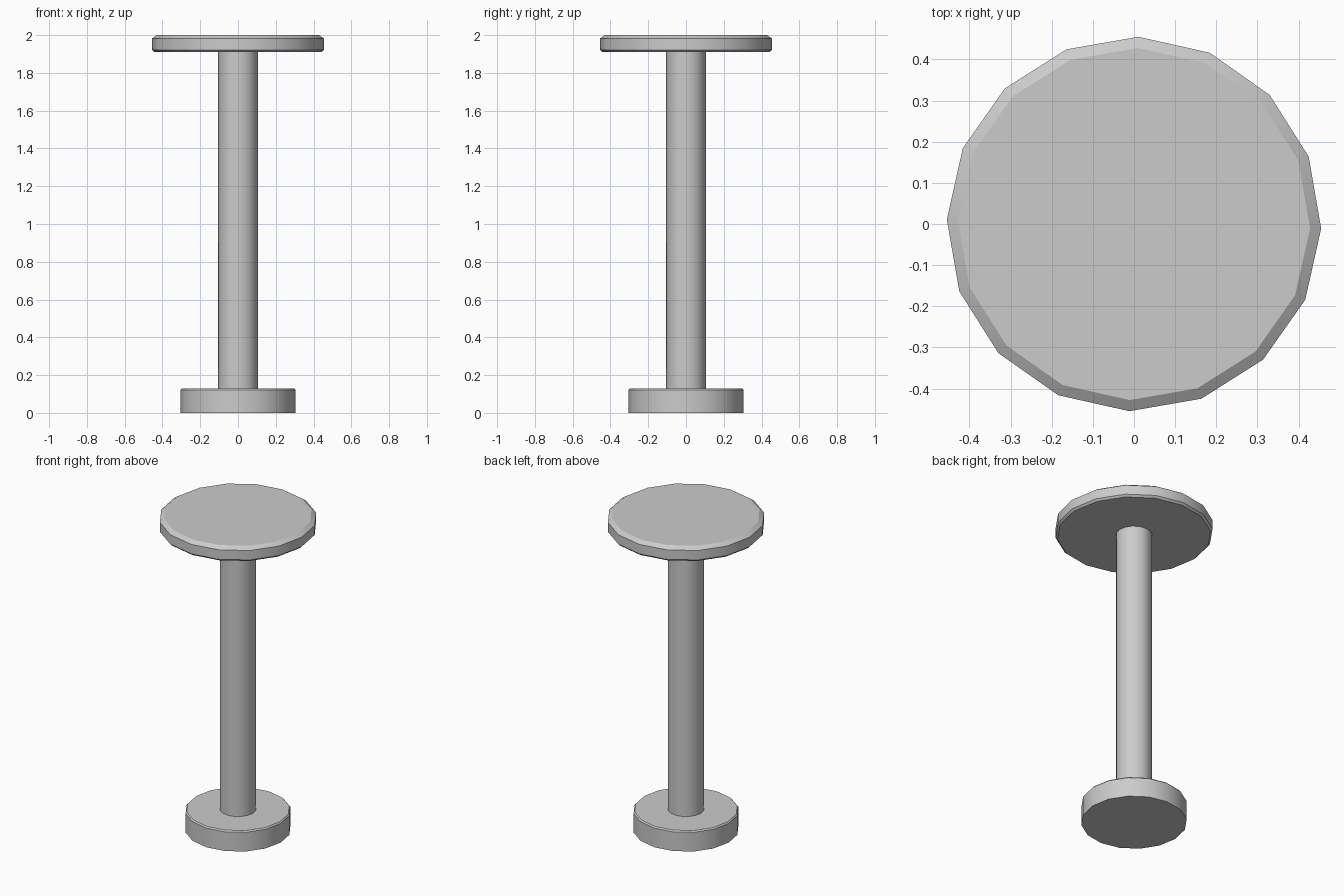
import bpy
import bmesh
from math import cos, sin, pi, radians

cube = bpy.data.objects.get("Cube")
if cube:
    bpy.data.objects.remove(cube, do_unlink=True)

SIDES = 16
TURN = radians(-1.4)

grey = bpy.data.materials.new("plain_grey")
grey.use_nodes = True
COLOUR = (0.6, 0.6, 0.6, 1)
grey.diffuse_color = COLOUR
grey.node_tree.nodes["Principled BSDF"].inputs["Base Color"].default_value = COLOUR


def turned_part(name, profile):
    """Revolve a (radius, height) profile, listed bottom to top, and cap its ends."""
    bm = bmesh.new()
    rings = [[bm.verts.new((r * cos(TURN + 2 * pi * i / SIDES),
                            r * sin(TURN + 2 * pi * i / SIDES), z))
              for i in range(SIDES)] for r, z in profile]
    for low, high in zip(rings, rings[1:]):
        for i in range(SIDES):
            j = (i + 1) % SIDES
            bm.faces.new((low[i], low[j], high[j], high[i]))
    bm.faces.new(rings[0][::-1])
    bm.faces.new(rings[-1])
    mesh = bpy.data.meshes.new(name)
    bm.to_mesh(mesh)
    bm.free()
    mesh.materials.append(grey)
    obj = bpy.data.objects.new(name, mesh)
    bpy.context.collection.objects.link(obj)
    bpy.ops.object.select_all(action='DESELECT')
    obj.select_set(True)
    bpy.context.view_layer.objects.active = obj
    bpy.ops.object.shade_smooth_by_angle(angle=radians(30))
    return obj


# Weighted foot with a small top chamfer
turned_part("base", [(0.305, 0), (0.305, 0.122), (0.298, 0.13)])
# Straight post
turned_part("column", [(0.105, 0.13), (0.105, 1.91)])
# Round top with chamfered rims
turned_part("table_top", [(0.443, 1.91), (0.455, 1.922), (0.455, 1.982), (0.428, 2.0)])
